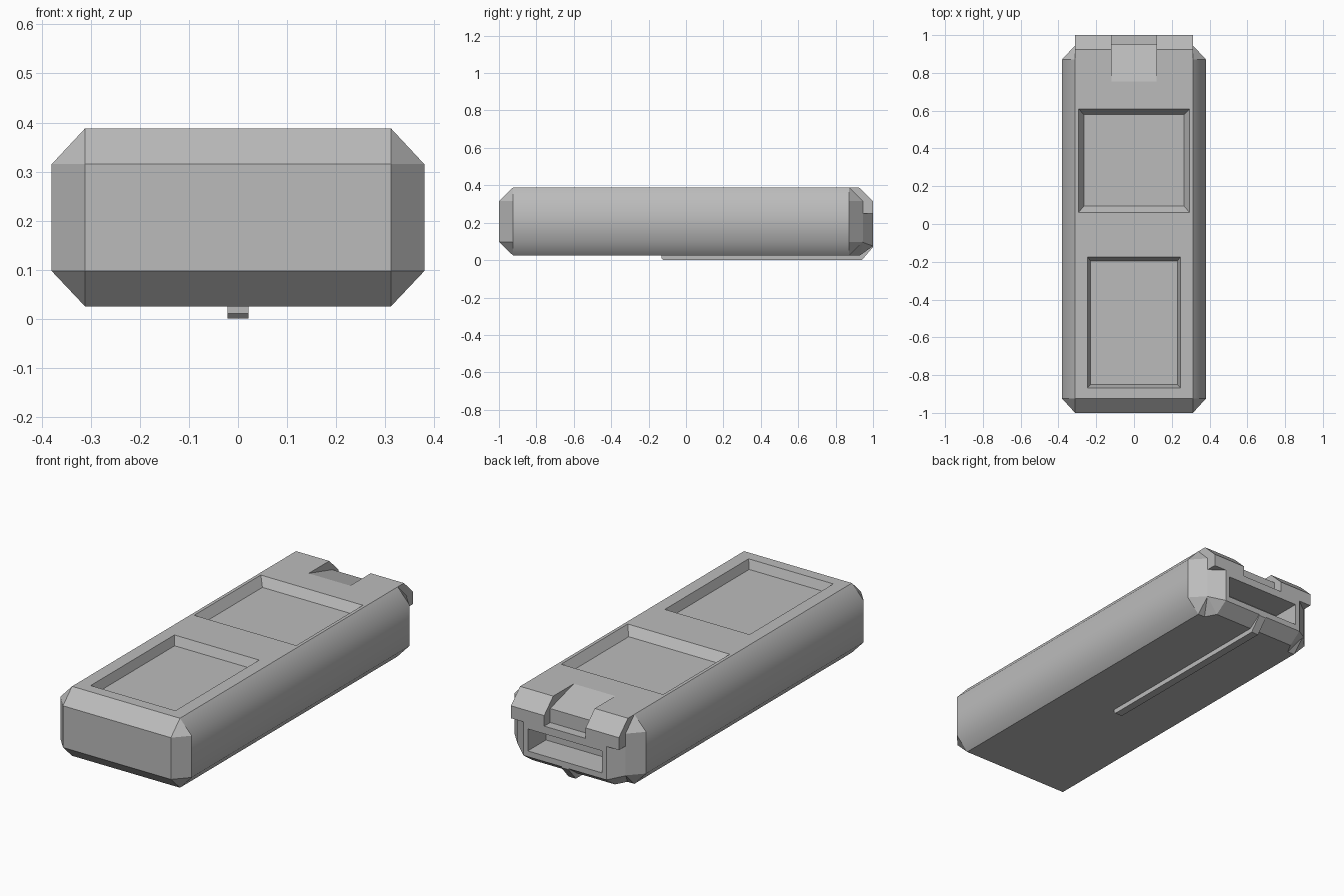
import bpy, bmesh

old = bpy.data.objects.get("Cube")
if old:
    bpy.data.objects.remove(old, do_unlink=True)

TOP, BOTTOM, HALF, EDGE = 0.388, 0.025, 0.38, 0.312

grey = bpy.data.materials.new("plain_grey")
grey.use_nodes = True
colour = (0.5, 0.5, 0.5, 1)
grey.diffuse_color = colour
grey.node_tree.nodes["Principled BSDF"].inputs["Base Color"].default_value = colour


def finish(name, bm):
    bmesh.ops.recalc_face_normals(bm, faces=bm.faces)
    mesh = bpy.data.meshes.new(name)
    bm.to_mesh(mesh)
    bm.free()
    mesh.materials.append(grey)
    ob = bpy.data.objects.new(name, mesh)
    bpy.context.collection.objects.link(ob)
    return ob


def hull(name, points):
    """Convex solid from points that are mirrored across x."""
    bm = bmesh.new()
    for x, y, z in points:
        for side in (-1, 1):
            bm.verts.new((side * x, y, z))
    bmesh.ops.convex_hull(bm, input=bm.verts)
    bmesh.ops.dissolve_limit(bm, angle_limit=0.01, verts=bm.verts, edges=bm.edges)
    return finish(name, bm)


def prism(name, half_width, profile):
    """Side profile (y, z) extruded across x."""
    bm = bmesh.new()
    face = bm.faces.new([bm.verts.new((-half_width, y, z)) for y, z in profile])
    new = bmesh.ops.extrude_face_region(bm, geom=[face])["geom"]
    verts = [v for v in new if isinstance(v, bmesh.types.BMVert)]
    bmesh.ops.translate(bm, verts=verts, vec=(2 * half_width, 0, 0))
    return finish(name, bm)


def combine(target, tool, operation):
    mod = target.modifiers.new(operation, 'BOOLEAN')
    mod.operation, mod.object, mod.solver = operation, tool, 'EXACT'
    bpy.context.view_layer.objects.active = target
    bpy.ops.object.modifier_apply(modifier=mod.name)
    bpy.data.objects.remove(tool, do_unlink=True)


# Main chamfered case
case = hull("case", [
    p for y, inner in ((-1, -0.925), (0.945, 0.872))
    for z, mid in ((TOP, 0.315), (BOTTOM, 0.097))
    for p in ((EDGE, y, mid), (EDGE, inner, z), (HALF, inner, mid))])

# Overhanging bar and tapered plug housing at the back
bar = prism("bar", EDGE, [(0.8, 0.25), (1, 0.25), (1, 0.315), (0.925, TOP), (0.8, TOP)])
combine(case, bar, 'UNION')
housing = hull("housing", [
    (0.24, 1, 0.25), (0.24, 1, 0.075), (EDGE, 0.945, 0.25), (EDGE, 0.945, 0.095),
    (0.24, 0.93, BOTTOM), (EDGE, 0.8, 0.25), (EDGE, 0.8, BOTTOM)])
combine(case, housing, 'UNION')

# Latch notch with ramp, and the socket opening
notch = prism("notch", 0.12, [(0.755, TOP), (0.95, 0.333), (0.95, 0.26),
                              (1.1, 0.26), (1.1, 0.5), (0.755, 0.5)])
combine(case, notch, 'DIFFERENCE')
socket = prism("socket", 0.215, [(0.85, 0.105), (1.1, 0.105), (1.1, 0.22), (0.85, 0.22)])
combine(case, socket, 'DIFFERENCE')

# Two sunken panels with sloping walls
for outer, inner in (((0.295, 0.06, 0.61), (0.265, 0.095, 0.58)),
                     ((0.245, -0.867, -0.175), (0.23, -0.85, -0.195))):
    levels = ((inner, 0.343), (outer, TOP), (outer, 0.5))
    panel = hull("panel", [(w, y, z) for (w, *ys), z in levels for y in ys])
    combine(case, panel, 'DIFFERENCE')

# Smooth only the long side edges, keep everything else crisp
for poly in case.data.polygons:
    poly.use_smooth = True
for edge in case.data.edges:
    a, b = (case.data.vertices[i].co for i in edge.vertices)
    long_side = abs(a.x) > 0.375 and abs(b.x) > 0.375 and abs(a.y - b.y) > 1
    edge.use_edge_sharp = not long_side

# Guide rail underneath
prism("guide_rail", 0.021, [(-0.13, 0.01), (-0.12, 0), (0.94, 0), (1, 0.07),
                            (1, 0.09), (0.92, 0.04), (-0.13, 0.04)])
